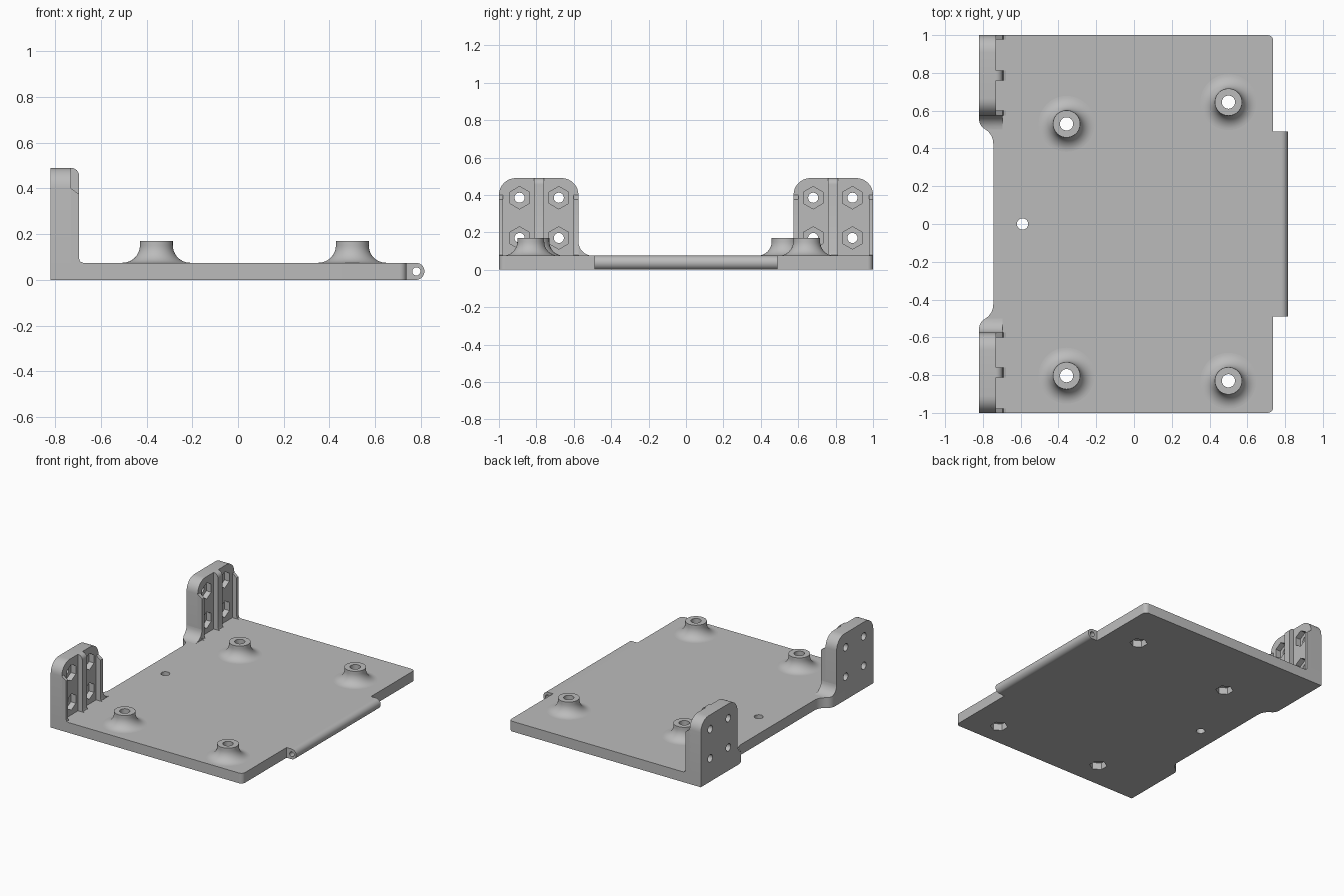
import bpy, bmesh
from math import sin, cos, radians, pi

if "Cube" in bpy.data.objects:
    bpy.data.objects.remove(bpy.data.objects["Cube"])

GREY = (0.5, 0.5, 0.5, 1)
mat = bpy.data.materials.new("plain_grey")
mat.use_nodes = True
mat.diffuse_color = GREY
mat.node_tree.nodes["Principled BSDF"].inputs["Base Color"].default_value = GREY

BACK, FACE, RIB = -0.82, -0.73, -0.695   # bracket depths along x
THICK, TALL, EDGE = 0.075, 0.49, 0.737   # plate thickness, bracket height, plate edge
parts = []


def arc(cx, cy, r, start, end, n=8):
    angles = [radians(start + (end - start) * i / n) for i in range(n + 1)]
    return [(cx + r * cos(a), cy + r * sin(a)) for a in angles]


def ngon(cx, cy, r, n):
    return [(cx + r * sin(2 * pi * i / n), cy + r * cos(2 * pi * i / n)) for i in range(n)]


def finish(name, bm, keep):
    bmesh.ops.recalc_face_normals(bm, faces=bm.faces[:])
    mesh = bpy.data.meshes.new(name)
    bm.to_mesh(mesh)
    bm.free()
    mesh.materials.append(mat)
    obj = bpy.data.objects.new(name, mesh)
    bpy.context.collection.objects.link(obj)
    if keep:
        parts.append(obj)
    else:
        obj.hide_render = True
    return obj


def prism(name, axis, pts, lo, hi, keep=True):
    """Extrude a 2D outline along an axis from lo to hi."""
    place = {"x": lambda p, d: (d, p[0], p[1]),
             "y": lambda p, d: (p[0], d, p[1]),
             "z": lambda p, d: (p[0], p[1], d)}[axis]
    bm = bmesh.new()
    low = [bm.verts.new(place(p, lo)) for p in pts]
    high = [bm.verts.new(place(p, hi)) for p in pts]
    bm.faces.new(low)
    bm.faces.new(high)
    for i in range(len(pts)):
        j = (i + 1) % len(pts)
        bm.faces.new((low[i], low[j], high[j], high[i]))
    return finish(name, bm, keep)


def lathe(name, profile, x, y, n=48):
    """Spin a closed radius/height profile about a vertical axis."""
    bm = bmesh.new()
    rings = [[bm.verts.new((x + r * cos(2 * pi * k / n), y + r * sin(2 * pi * k / n), z))
              for k in range(n)] for r, z in profile]
    for i, ring in enumerate(rings):
        after = rings[(i + 1) % len(rings)]
        for k in range(n):
            m = (k + 1) % n
            bm.faces.new((ring[k], ring[m], after[m], after[k]))
    return finish(name, bm, True)


def boolean(obj, cutter, operation="DIFFERENCE"):
    mod = obj.modifiers.new("cut", "BOOLEAN")
    mod.operation, mod.solver, mod.object = operation, "EXACT", cutter
    bpy.context.view_layer.objects.active = obj
    bpy.ops.object.modifier_apply(modifier=mod.name)
    bpy.data.objects.remove(cutter)


# Plate outline: rounded right corners, S-shaped steps into the waist on the left
half = ([(BACK, 1)] + arc(-0.76, 0.555, 0.06, 180, 240)
        + arc(-0.835, 0.425, 0.09, 60, 0))
outline = (half + [(x, -y) for x, y in reversed(half)]
           + arc(EDGE - 0.03, -0.97, 0.03, -90, 0) + arc(EDGE - 0.03, 0.97, 0.03, 0, 90))
plate = prism("base_plate", "z", outline, 0, THICK)
boolean(plate, prism("cable_hole", "z", ngon(-0.59, 0, 0.03, 32), -0.1, 0.2, False))

# Flared standoffs with a through hole and a hex nut pocket underneath
flare = [(0.035, THICK)] + arc(0.148, 0.151, 0.076, 270, 180, 12) + [(0.072, 0.17), (0.035, 0.17)]
for x, y in [(-0.357, 0.53), (0.5, 0.645), (-0.357, -0.803), (0.5, -0.83)]:
    lathe("standoff", flare, x, y)
    boolean(plate, prism("screw_hole", "z", ngon(x, y, 0.035, 48), -0.1, 0.2, False))
    boolean(plate, prism("nut_pocket", "z", ngon(x, y, 0.06, 6), -0.1, 0.05, False))

# Hinge barrel on the right edge
hinge = prism("hinge_barrel", "y",
              [(EDGE, 0)] + arc(0.778, THICK / 2, THICK / 2, -90, 90, 16) + [(EDGE, THICK)],
              -0.49, 0.49)
boolean(hinge, prism("hinge_hole", "y", ngon(0.78, 0.037, 0.018, 24), -0.6, 0.6, False))

# Two upright brackets, mirrored front to back
for s, side in ((1, "back"), (-1, "front")):
    def flip(pts):
        return [(s * y, z) for y, z in pts]

    # Upright slab with rounded top corners
    slab = prism(side + "_bracket", "x",
                 flip([(0.575, THICK - 0.005)] + arc(0.665, TALL - 0.09, 0.09, 180, 90)
                      + arc(0.91, TALL - 0.09, 0.09, 90, 0) + [(1, THICK - 0.005)]),
                 BACK, FACE)
    # Screw holes and hex pockets
    for y in (0.68, 0.89):
        for z in (0.17, 0.385):
            boolean(slab, prism("bolt_hole", "x", ngon(s * y, z, 0.027, 24), -0.9, -0.6, False))
            boolean(slab, prism("hex_pocket", "x", ngon(s * y, z, 0.06, 6), -0.77, -0.6, False))

    # Stiffening ribs on the inner face
    foot = [(FACE - 0.01, THICK - 0.005), (RIB + 0.018, THICK), (RIB + 0.005, THICK + 0.005),
            (RIB, THICK + 0.018)]
    short = foot + [(RIB, 0.375), (FACE, 0.40), (FACE - 0.01, 0.40)]
    tall = foot + arc(RIB - 0.035, TALL - 0.035, 0.035, 0, 90) + [(FACE - 0.01, TALL)]
    for name, pts, a, b in (("inner_rib", short, 0.575, 0.602),
                            ("middle_rib", tall, 0.76, 0.812),
                            ("outer_rib", short, 0.978, 1)):
        prism(side + "_" + name, "y", pts, s * a, s * b)

    # Curved foot easing the bracket into the plate, trimmed to the plate outline
    gusset = prism(side + "_gusset", "x",
                   flip(arc(0.5, THICK + 0.075, 0.075, 270, 360)
                        + [(0.59, THICK + 0.075), (0.59, THICK - 0.005), (0.5, THICK - 0.005)]),
                   -0.9, RIB)
    boolean(gusset, prism("trim", "z", outline, -0.2, 0.8, False), "INTERSECT")

# Smooth the round surfaces, keep the edges sharp
bpy.ops.object.select_all(action="DESELECT")
for obj in parts:
    obj.select_set(True)
bpy.context.view_layer.objects.active = plate
bpy.ops.object.shade_smooth_by_angle(angle=radians(30))
